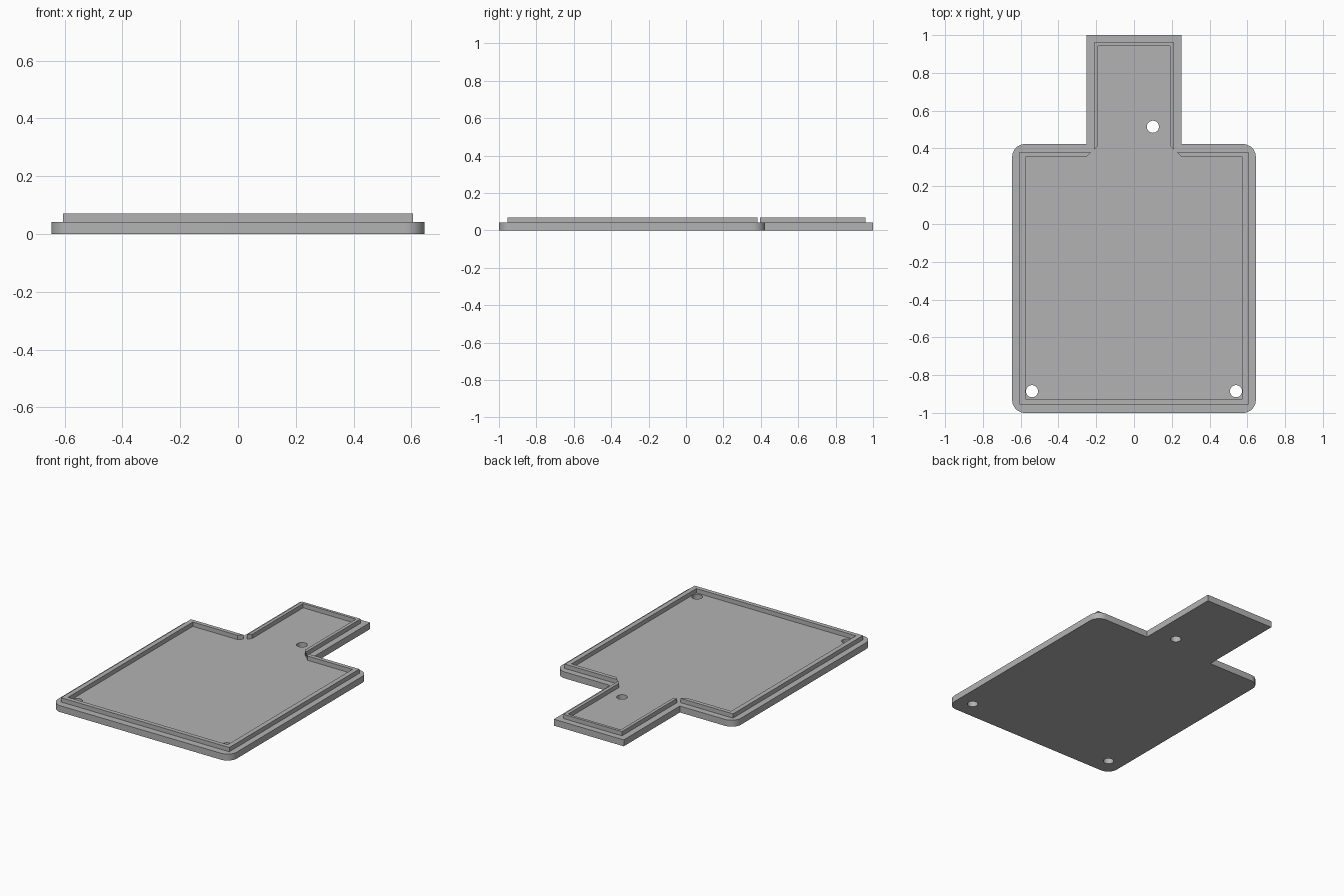
import bpy, bmesh
from math import cos, sin, pi, radians

cube = bpy.data.objects.get("Cube")
if cube:
    bpy.data.objects.remove(cube)

BASE_H, RIDGE_H = 0.042, 0.028
HOLE_R, CORNER_R = 0.032, 0.068

grey = bpy.data.materials.new("plain grey")
grey.use_nodes = True
colour = (0.45, 0.45, 0.45, 1)
grey.diffuse_color = colour
grey.node_tree.nodes["Principled BSDF"].inputs["Base Color"].default_value = colour


def arc(cx, cy, r, start, end, steps):
    """Points along an arc, angles in degrees."""
    angles = [radians(start + (end - start) * i / steps) for i in range(steps + 1)]
    return [(cx + r * cos(a), cy + r * sin(a)) for a in angles]


def mirrored(half):
    """Close a right-hand half outline by mirroring it across x = 0."""
    return half + [(-x, y) for x, y in reversed(half)]


def slab(name, loops, z, height):
    """Fill an outline (further loops become holes) and extrude it upward."""
    bm = bmesh.new()
    for loop in loops:
        verts = [bm.verts.new((x, y, z)) for x, y in loop]
        for i, v in enumerate(verts):
            bm.edges.new((verts[i - 1], v))
    bmesh.ops.triangle_fill(bm, edges=bm.edges[:], use_beauty=True)
    top = bmesh.ops.extrude_face_region(bm, geom=bm.faces[:])["geom"]
    bmesh.ops.translate(bm, vec=(0, 0, height),
                        verts=[g for g in top if isinstance(g, bmesh.types.BMVert)])
    bmesh.ops.recalc_face_normals(bm, faces=bm.faces[:])
    mesh = bpy.data.meshes.new(name)
    bm.to_mesh(mesh)
    bm.free()
    mesh.materials.append(grey)
    obj = bpy.data.objects.new(name, mesh)
    bpy.context.collection.objects.link(obj)
    bpy.ops.object.select_all(action="DESELECT")
    obj.select_set(True)
    bpy.context.view_layer.objects.active = obj
    bpy.ops.object.shade_smooth_by_angle(angle=radians(30))
    return obj


# Base plate: rounded body with a square-cornered tab and three screw holes
W, FRONT, SHOULDER, TAB, BACK = 0.645, -1.0, 0.423, 0.252, 1.0
half = (arc(W - CORNER_R, FRONT + CORNER_R, CORNER_R, -90, 0, 10)
        + arc(W - CORNER_R, SHOULDER - CORNER_R, CORNER_R, 0, 90, 10)
        + [(TAB, SHOULDER), (TAB, BACK)])
holes = [arc(x, y, HOLE_R, 0, 360, 32)[:-1]
         for x, y in ((-0.54, -0.885), (0.54, -0.885), (0.1, 0.515))]
slab("base_plate", [mirrored(half)] + holes, 0, BASE_H)

# Body lip: open at the tab, with slanted ends
outer = [(0.227, 0.382), (0.606, 0.382), (0.606, -0.955)]
inner = [(0.575, -0.927), (0.575, 0.356), (0.252, 0.356)]
body_lip = outer + [(-x, y) for x, y in reversed(outer)]
body_lip += [(-x, y) for x, y in reversed(inner)] + inner
# the inner run goes back from the left end to the right end
body_lip = (outer + [(-x, y) for x, y in reversed(outer)]
            + [(-x, y) for x, y in reversed(inner)] + inner)
slab("body_lip", [body_lip], BASE_H, RIDGE_H)

# Tab lip: open toward the body, with slanted ends
outer = [(0.211, 0.395), (0.211, 0.96)]
inner = [(0.19, 0.942), (0.19, 0.416)]
tab_lip = (outer + [(-x, y) for x, y in reversed(outer)]
           + [(-x, y) for x, y in reversed(inner)] + inner)
slab("tab_lip", [tab_lip], BASE_H, RIDGE_H)
